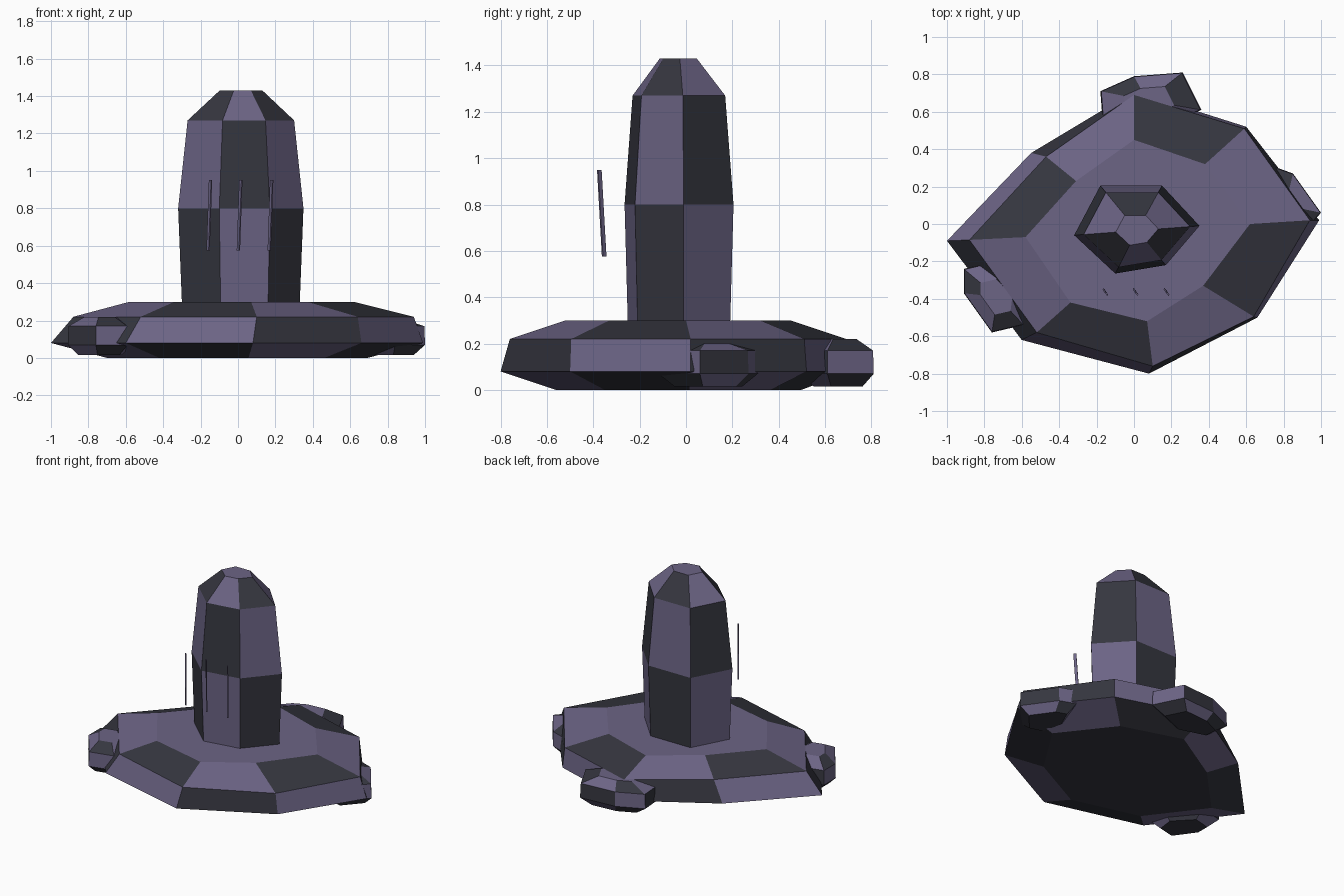
import bpy, bmesh

if "Cube" in bpy.data.objects:
    bpy.data.objects.remove(bpy.data.objects["Cube"])


def material(name, rgb):
    m = bpy.data.materials.new(name)
    m.diffuse_color = (*rgb, 1)
    m.use_nodes = True
    m.node_tree.nodes["Principled BSDF"].inputs["Base Color"].default_value = m.diffuse_color
    return m


PURPLE = material("purple_stone", (0.15, 0.128, 0.235))
DARK = material("dark_stone", (0.036, 0.037, 0.05))


def loft(name, rings, phase=0, checker=True, dark_bottom=True):
    """Skin a stack of equal rings with faces in alternating stone."""
    bm = bmesh.new()
    loops = [[bm.verts.new(p) for p in ring] for ring in rings]
    n = len(loops[0])
    for r in range(len(loops) - 1):
        for i in range(n):
            j = (i + 1) % n
            f = bm.faces.new((loops[r][i], loops[r][j], loops[r + 1][j], loops[r + 1][i]))
            f.material_index = (r + i + phase) % 2 if checker else 0
    bm.faces.new(loops[0][::-1]).material_index = int(dark_bottom)
    bm.faces.new(loops[-1])
    bmesh.ops.recalc_face_normals(bm, faces=bm.faces)
    mesh = bpy.data.meshes.new(name)
    bm.to_mesh(mesh)
    bm.free()
    mesh.materials.append(PURPLE)
    mesh.materials.append(DARK)
    ob = bpy.data.objects.new(name, mesh)
    bpy.context.collection.objects.link(ob)
    return ob


def scaled(outline, centre, levels):
    """Copies of an outline shrunk towards a centre, one per (z, scale)."""
    cx, cy = centre
    return [[(cx + (x - cx) * s, cy + (y - cy) * s, z) for x, y in outline]
            for z, s in levels]


# Faceted eight-sided base slab
slab = [(-1.0, -0.09), (-0.6, -0.62), (0.08, -0.8), (0.66, -0.5),
        (0.99, 0.02), (0.6, 0.52), (0.0, 0.71), (-0.55, 0.38)]
upper = [(-0.88, -0.085), (-0.52, -0.58), (0.1, -0.76), (0.64, -0.495),
         (0.94, 0.02), (0.59, 0.51), (0.0, 0.69), (-0.47, 0.36)]
top = [(-0.58, -0.07), (-0.34, -0.42), (0.07, -0.52), (0.37, -0.33),
       (0.62, 0.0), (0.38, 0.32), (0.0, 0.45), (-0.31, 0.23)]
loft("base_slab",
     scaled(slab, (0, 0), [(0, 0.7), (0.08, 1)])
     + scaled(upper, (0, 0), [(0.22, 1)])
     + scaled(top, (0, 0), [(0.3, 1)]))

# Six-sided pillar with a tapered cap
hexagon = [(-0.32, -0.06), (-0.1, -0.265), (0.17, -0.22),
           (0.35, -0.01), (0.15, 0.205), (-0.18, 0.205)]
loft("pillar", scaled(hexagon, (0.017, -0.035),
                      [(0.29, 0.94), (0.8, 1), (1.27, 0.85), (1.43, 0.34)]), phase=1)

# Half-buried rocks around the rim
rocks = {
    "rock_left": ([(-0.91, -0.24), (-0.91, -0.37), (-0.76, -0.58),
                   (-0.59, -0.54), (-0.57, -0.38), (-0.74, -0.2)], (-0.73, -0.39)),
    "rock_back": ([(0.36, 0.61), (0.26, 0.81), (0.0, 0.79), (-0.18, 0.71),
                   (-0.17, 0.58), (0.1, 0.5)], (0.07, 0.66)),
    "rock_right": ([(0.84, -0.12), (1.0, 0.06), (0.85, 0.27), (0.74, 0.31),
                    (0.66, 0.13), (0.7, -0.08)], (0.81, 0.1)),
}
for name, (outline, centre) in rocks.items():
    high = 0.22 if name != "rock_right" else 0.2
    loft(name, scaled(outline, centre,
                      [(0.015, 0.68), (0.07, 1), (0.17, 0.98), (high, 0.5)]), phase=1)

# Three thin slivers floating before the pillar
for k, x in enumerate((-0.16, 0.002, 0.167)):
    def end(cx, cy, z):
        return [(cx - 0.009, cy + 0.005, z), (cx + 0.003, cy - 0.01, z),
                (cx + 0.009, cy - 0.005, z), (cx - 0.003, cy + 0.01, z)]
    loft(f"sliver_{k + 1}", [end(x, -0.353, 0.575), end(x + 0.013, -0.374, 0.95)],
         checker=False, dark_bottom=False)
